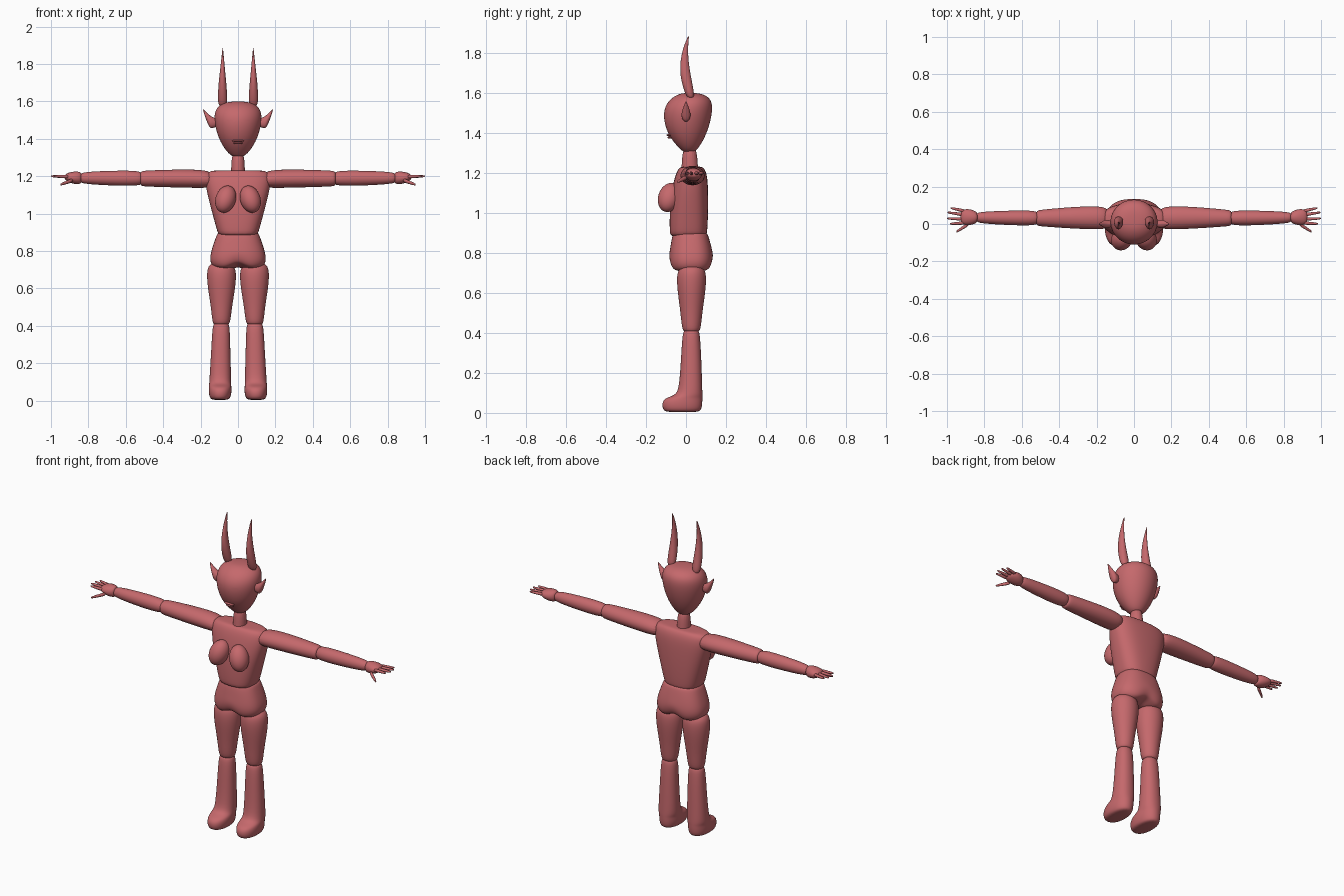
import bpy
import bmesh
import math

default_cube = bpy.data.objects.get("Cube")
if default_cube:
    bpy.data.objects.remove(default_cube, do_unlink=True)

skin = bpy.data.materials.new("dusty_red")
skin.use_nodes = True
skin_colour = (0.56, 0.14, 0.15, 1)
skin.diffuse_color = skin_colour
skin.node_tree.nodes["Principled BSDF"].inputs["Base Color"].default_value = skin_colour


def finish(name, mesh_builder, subdivisions):
    """Turn a bmesh into a smooth, coloured object."""
    bmesh.ops.recalc_face_normals(mesh_builder, faces=mesh_builder.faces)
    for face in mesh_builder.faces:
        face.smooth = True
    mesh = bpy.data.meshes.new(name)
    mesh_builder.to_mesh(mesh)
    mesh_builder.free()
    mesh.materials.append(skin)
    part = bpy.data.objects.new(name, mesh)
    bpy.context.collection.objects.link(part)
    if subdivisions:
        modifier = part.modifiers.new("smooth", "SUBSURF")
        modifier.levels = modifier.render_levels = subdivisions
    return part


def loft(name, axis, sections, side=1, power=2.0, segments=20, subdivisions=2, reshape=None):
    """Skin oval sections (position, low a, high a, low b, high b) along z or x."""
    builder = bmesh.new()
    rings = []
    for position, a_low, a_high, b_low, b_high in sections:
        ring = []
        for step in range(segments):
            angle = math.tau * step / segments
            cosine, sine = math.cos(angle), math.sin(angle)
            a = math.copysign(abs(cosine) ** (2 / power), cosine)
            b = math.copysign(abs(sine) ** (2 / power), sine)
            a = (a_low + a_high + a * (a_high - a_low)) / 2
            b = (b_low + b_high + b * (b_high - b_low)) / 2
            point = (a, b, position) if axis == "z" else (position, a, b)
            if reshape:
                point = reshape(*point)
            ring.append(builder.verts.new((side * point[0], point[1], point[2])))
        rings.append(ring)
    for lower, upper in zip(rings, rings[1:]):
        for i in range(segments):
            j = (i + 1) % segments
            builder.faces.new((lower[i], lower[j], upper[j], upper[i]))
    builder.faces.new(rings[0])
    builder.faces.new(rings[-1])
    return finish(name, builder, subdivisions)


def ellipsoid(name, centre, radii, rotation=(0, 0, 0)):
    builder = bmesh.new()
    bmesh.ops.create_uvsphere(builder, u_segments=32, v_segments=20, radius=1)
    part = finish(name, builder, 0)
    part.location, part.scale, part.rotation_euler = centre, radii, rotation
    return part


def tube(name, start, end, start_radius, end_radius, side):
    """Tapered round digit that runs outward along x."""
    sections = []
    for t in (0, 0.5, 0.95, 1):
        x, y, z = (p + (q - p) * t for p, q in zip(start, end))
        r = start_radius + (end_radius - start_radius) * t
        if t == 1:
            r *= 0.4
        sections.append((x, y - r, y + r, z - r, z + r))
    return loft(name, "x", sections, side, segments=10, subdivisions=1)


def apply_modifier(part, modifier):
    with bpy.context.temp_override(object=part, active_object=part, selected_objects=[part]):
        bpy.ops.object.modifier_apply(modifier=modifier.name)


# Hollow head with open eye sockets
head = loft("head", "z", [
    (1.303, -.02, .02, -.01, .035), (1.315, -.045, .045, -.025, .055),
    (1.35, -.075, .075, -.06, .08), (1.4, -.103, .103, -.093, .105),
    (1.46, -.122, .122, -.112, .124), (1.52, -.13, .13, -.112, .134),
    (1.565, -.118, .118, -.085, .128), (1.592, -.08, .08, -.045, .095),
    (1.6, -.03, .03, -.01, .05)], segments=24)
shell = head.modifiers.new("shell", "SOLIDIFY")
shell.thickness = 0.006
for modifier in list(head.modifiers):
    apply_modifier(head, modifier)
for side in (1, -1):
    builder = bmesh.new()
    bmesh.ops.create_cone(builder, cap_ends=True, segments=32, radius1=1, radius2=1, depth=1)
    for vert in builder.verts:
        # rounded square outline, turned to face forward
        x, z = (math.copysign(abs(c) ** 0.7, c) for c in vert.co.xy)
        vert.co = (side * 0.046 + x * 0.032, vert.co.z * 0.2 - 0.12, 1.46 + z * 0.041)
    cutter = finish("eye_cutter", builder, 0)
    cutter.hide_render = True
    cut = head.modifiers.new("eye_opening", "BOOLEAN")
    cut.operation, cut.solver, cut.object = "DIFFERENCE", "EXACT", cutter
    apply_modifier(head, cut)
    bpy.data.objects.remove(cutter, do_unlink=True)
bpy.context.view_layer.objects.active = head
head.select_set(True)
bpy.ops.object.shade_smooth_by_angle(angle=math.radians(40))

# Lips
ellipsoid("upper_lip", (0, -.083, 1.389), (.032, .014, .006))
ellipsoid("lower_lip", (0, -.079, 1.377), (.024, .013, .006))

# Neck and torso
loft("neck", "z", [(1.17, -.04, .04, -.03, .065), (1.22, -.037, .037, -.022, .06),
                   (1.34, -.035, .035, -.018, .055)])
loft("torso", "z", [
    (.88, -.1, .1, -.075, .1), (.895, -.11, .11, -.083, .107),
    (1, -.138, .138, -.083, .112), (1.1, -.165, .165, -.075, .112),
    (1.19, -.182, .182, -.055, .108), (1.228, -.165, .165, -.035, .09),
    (1.232, -.1, .1, -.015, .07)], power=2.6)


# Hips, lifted between the legs
def lift_crotch(x, y, z):
    if z < 0.78:
        z += 0.03 * max(0, 1 - abs(x) / 0.07)
    return x, y, z


loft("hips", "z", [
    (.705, -.1, .1, -.05, .1), (.715, -.14, .14, -.075, .125),
    (.76, -.154, .154, -.087, .138), (.82, -.138, .138, -.08, .13),
    (.885, -.115, .115, -.07, .113), (.9, -.107, .107, -.06, .105),
    (.902, -.06, .06, -.03, .07)], power=2.5, segments=28, reshape=lift_crotch)

for side, label in ((1, "left"), (-1, "right")):
    # Breast
    ellipsoid(label + "_breast", (side * .066, -.083, 1.077), (.054, .056, .076),
              (-0.3, -0.32 * side, 0))

    # Horn and pointed ear
    loft(label + "_horn", "z", [
        (1.57, .064, .1, .01, .04), (1.6, .055, .11, -.007, .042),
        (1.67, .059, .107, -.028, .028), (1.74, .066, .1, -.032, .015),
        (1.82, .074, .09, -.018, .009), (1.888, .08, .083, .012, .016)],
        side, segments=12)
    loft(label + "_ear", "x", [
        (.11, -.015, .015, 1.465, 1.505), (.132, -.02, .02, 1.457, 1.515),
        (.148, -.025, .025, 1.452, 1.525), (.165, -.018, .018, 1.483, 1.538),
        (.188, -.002, .002, 1.556, 1.562)], side, segments=12)

    # Thigh
    loft(label + "_thigh", "z", [
        (.405, .055, .125, -.005, .06), (.412, .041, .137, -.02, .074),
        (.5, .032, .145, -.028, .082), (.6, .014, .162, -.042, .097),
        (.67, .008, .168, -.048, .103), (.72, .015, .163, -.04, .097),
        (.74, .05, .13, -.01, .065)], side)

    # Lower leg flowing into the foot
    loft(label + "_lower_leg", "z", [
        (.003, .055, .135, -.095, .06), (.014, .04, .153, -.117, .078),
        (.05, .033, .158, -.122, .083), (.075, .035, .156, -.105, .083),
        (.088, .036, .155, -.055, .083), (.12, .036, .153, -.035, .082),
        (.28, .041, .143, -.025, .077), (.4, .043, .137, -.018, .07),
        (.418, .055, .125, -.005, .06)], side, power=2.2)

    # Arm
    loft(label + "_upper_arm", "x", [
        (.13, -.025, .085, 1.14, 1.22), (.19, -.03, .097, 1.136, 1.236),
        (.32, -.026, .093, 1.139, 1.237), (.5, -.013, .077, 1.144, 1.231),
        (.52, -.01, .072, 1.148, 1.227), (.525, .015, .05, 1.17, 1.205)], side)
    loft(label + "_forearm", "x", [
        (.51, .01, .055, 1.165, 1.21), (.52, -.009, .073, 1.148, 1.23),
        (.65, -.008, .073, 1.148, 1.231), (.83, .003, .066, 1.158, 1.224),
        (.845, .015, .055, 1.17, 1.21)], side)

    # Palm, fingers and thumb
    loft(label + "_hand", "x", [
        (.835, .02, .05, 1.17, 1.21), (.842, .002, .068, 1.157, 1.225),
        (.88, -.008, .082, 1.157, 1.226), (.915, -.004, .079, 1.172, 1.217),
        (.928, .015, .06, 1.185, 1.205)], side)
    for finger, (base_y, tip_x, tip_y) in {
            "little": (.068, .982, .086), "ring": (.048, .997, .062),
            "middle": (.026, 1.0, .03), "index": (.006, .985, .001)}.items():
        tube(label + "_" + finger + "_finger", (.9, base_y, 1.197), (tip_x, tip_y, 1.2),
             .011, .006, side)
    tube(label + "_thumb", (.88, .003, 1.18), (.95, -.042, 1.155), .013, .007, side)
